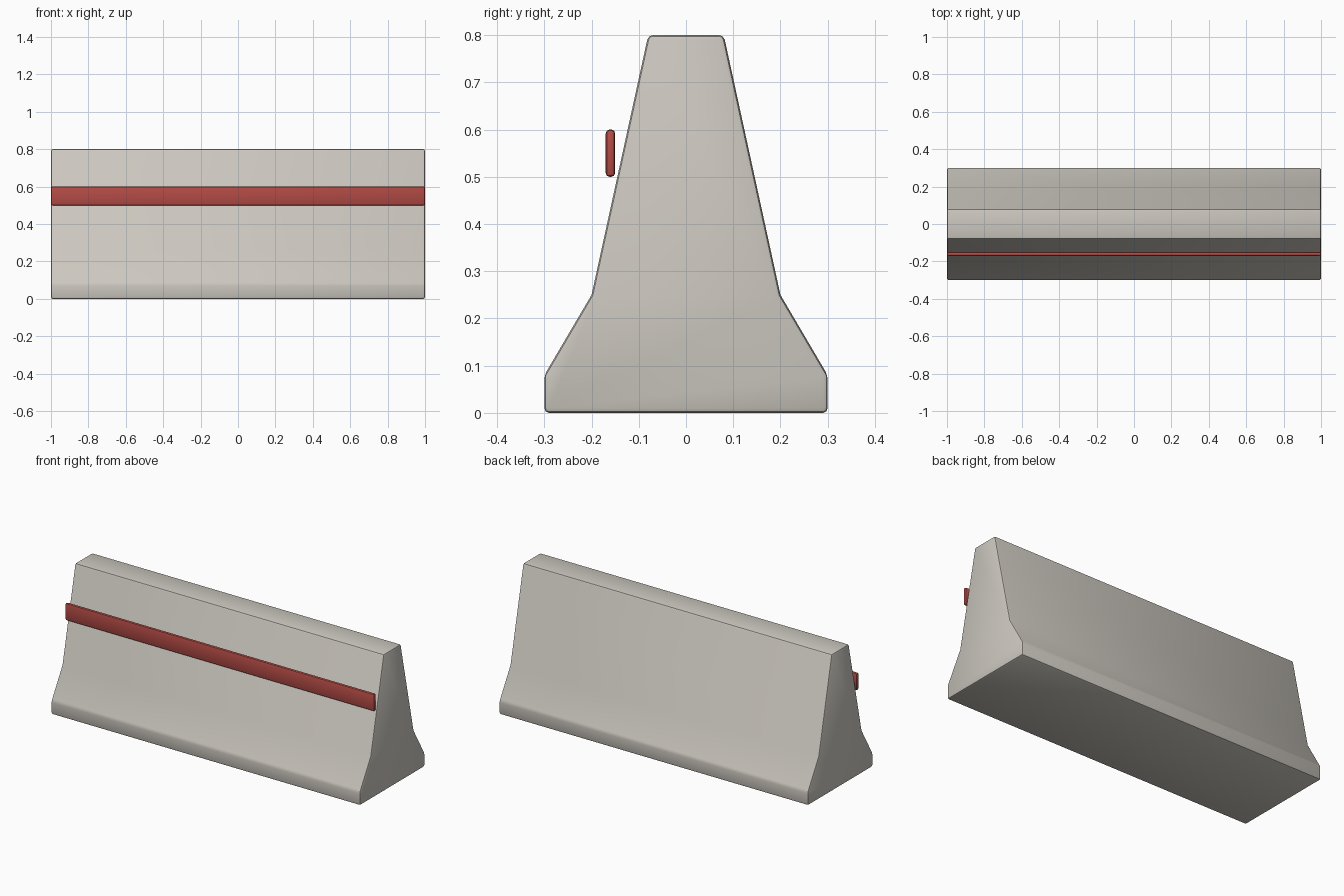
import bpy, bmesh, math

if "Cube" in bpy.data.objects:
    bpy.data.objects.remove(bpy.data.objects["Cube"])


def material(name, rgb):
    mat = bpy.data.materials.new(name)
    mat.diffuse_color = (*rgb, 1)
    mat.use_nodes = True
    mat.node_tree.nodes["Principled BSDF"].inputs["Base Color"].default_value = mat.diffuse_color
    return mat


def extruded(name, profile, length, bevel, mat):
    """Extrude a closed (y, z) profile along x, centred on x = 0."""
    bm = bmesh.new()
    face = bm.faces.new([bm.verts.new((-length / 2, y, z)) for y, z in profile])
    ext = bmesh.ops.extrude_face_region(bm, geom=[face])
    moved = [g for g in ext["geom"] if isinstance(g, bmesh.types.BMVert)]
    bmesh.ops.translate(bm, vec=(length, 0, 0), verts=moved)
    bmesh.ops.recalc_face_normals(bm, faces=bm.faces)
    mesh = bpy.data.meshes.new(name)
    bm.to_mesh(mesh)
    bm.free()
    mesh.materials.append(mat)
    obj = bpy.data.objects.new(name, mesh)
    bpy.context.collection.objects.link(obj)

    # Softened outer edges, shaded smooth across shallow bends
    mod = obj.modifiers.new("edge_bevel", "BEVEL")
    mod.width = bevel
    mod.segments = 2
    mod.limit_method = "ANGLE"
    mod.angle_limit = math.radians(30)
    bpy.ops.object.select_all(action="DESELECT")
    obj.select_set(True)
    bpy.context.view_layer.objects.active = obj
    bpy.ops.object.modifier_apply(modifier=mod.name)
    bpy.ops.object.shade_smooth_by_angle(angle=math.radians(30))
    return obj


concrete = material("concrete", (0.60, 0.57, 0.52))
red = material("red_paint", (0.45, 0.07, 0.06))

# Barrier body: half profile mirrored across y = 0
half = [(0.30, 0.0), (0.30, 0.08), (0.20, 0.25), (0.08, 0.80)]
profile = half + [(-y, z) for y, z in reversed(half)]
extruded("barrier_body", profile, 2.0, 0.01, concrete)

# Warning stripe standing just off the front face
stripe = [(-0.17, 0.50), (-0.15, 0.50), (-0.15, 0.60), (-0.17, 0.60)]
extruded("warning_stripe", stripe, 2.0, 0.008, red)
